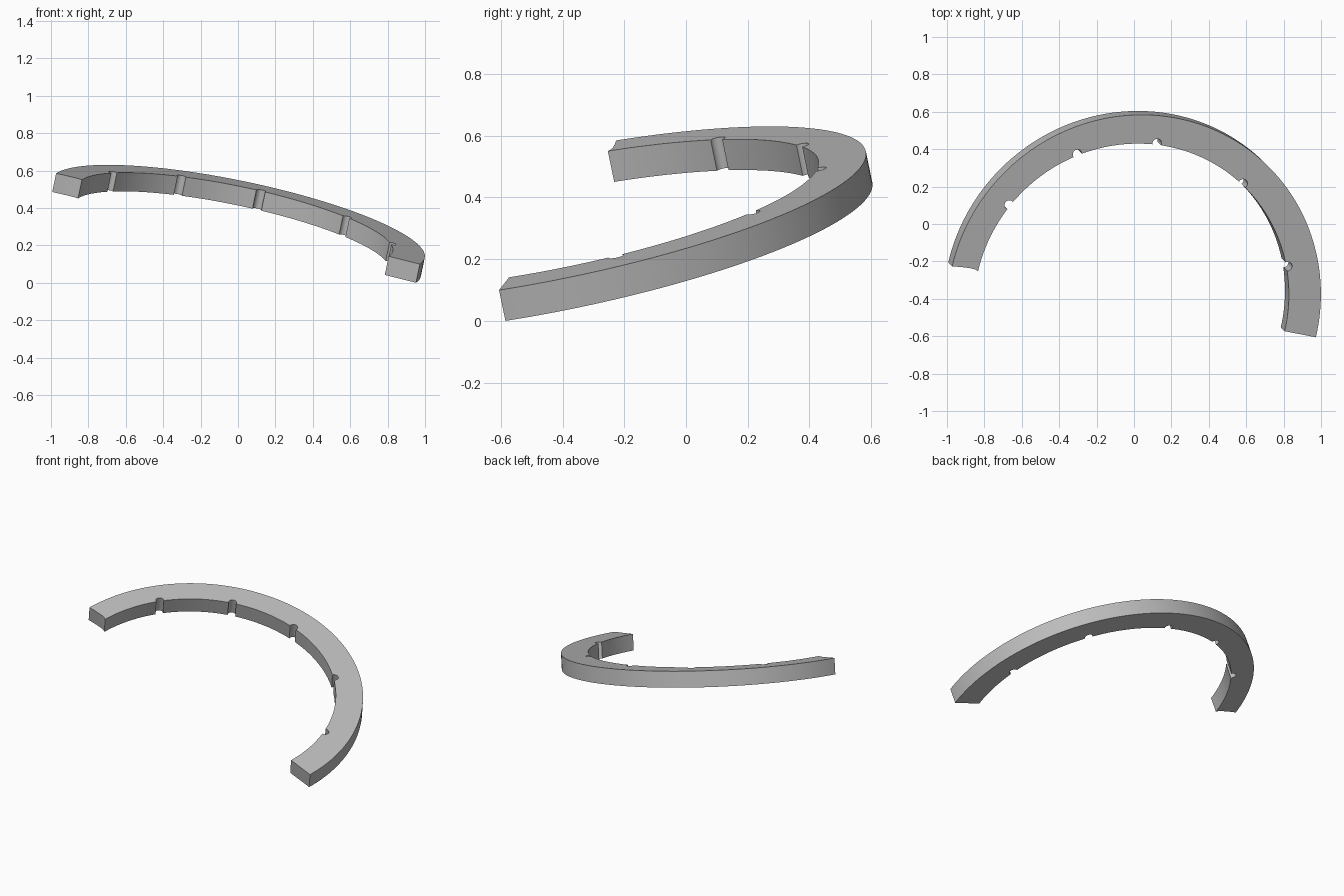
import bpy, bmesh
from math import cos, sin, pi, radians, acos
from mathutils import Vector, Matrix

cube = bpy.data.objects.get("Cube")
if cube:
    bpy.data.objects.remove(cube)

OUTER = 1.02          # outer radius
THICK = 0.104         # ring thickness
NOTCH_R = 0.025       # notch radius
NOTCHES = [154, 124, 95, 59.5, 24]   # notch angles in degrees, walked backwards

def polar(r, a):
    return Vector((r * cos(a), r * sin(a), 0))

def inner_radius(a):
    return 0.860 - 0.015 * cos(a)

def notch_arc(angle):
    """Round bite into the inner wall, walked against the ring direction."""
    a = radians(angle)
    edge = inner_radius(a)
    centre = polar(edge + 0.007, a)
    out, side = polar(1, a), polar(1, a + pi / 2)
    reach = pi - acos(0.007 / NOTCH_R)
    steps = 14
    return [centre + NOTCH_R * (cos(t) * out + sin(t) * side)
            for t in (reach - 2 * reach * i / steps for i in range(steps + 1))]

# Outline in the ring plane: outer arc, dished far end, notched inner arc
outline = [polar(OUTER, pi * i / 96) for i in range(97)]
outline += [polar(0.97, pi - 0.006), polar(0.915, pi - 0.010), polar(0.89, pi - 0.008)]
arc = [pi * (1 - i / 96) for i in range(97)]
gap = radians(2.2)
for i, a in enumerate(arc):
    if all(abs(a - radians(n)) > gap for n in NOTCHES):
        outline.append(polar(inner_radius(a), a))
    for n in NOTCHES:
        if i < 96 and arc[i + 1] < radians(n) <= a:
            outline += notch_arc(n)

# Extrude the outline into a solid slab below the top plane
bm = bmesh.new()
top = bm.faces.new([bm.verts.new(p) for p in outline])
grown = bmesh.ops.extrude_face_region(bm, geom=[top], use_keep_orig=True)
lower = [g for g in grown["geom"] if isinstance(g, bmesh.types.BMVert)]
bmesh.ops.translate(bm, verts=lower, vec=(0, 0, -THICK))
bmesh.ops.recalc_face_normals(bm, faces=bm.faces)

# Tilt the slab so one end touches the ground
normal = Vector((0.209, -0.207, 1)).normalized()
along = Vector((0.974, -0.19, -0.243))
along = (along - along.dot(normal) * normal).normalized()
across = normal.cross(along)
tilt = Matrix((along, across, normal)).transposed().to_4x4()
bm.transform(Matrix.Translation((0, -0.416, 0.343)) @ tilt)
low = min(v.co.z for v in bm.verts)
bmesh.ops.translate(bm, verts=bm.verts, vec=(0, 0, -low))

mesh = bpy.data.meshes.new("half_ring")
bm.to_mesh(mesh)
bm.free()
ring = bpy.data.objects.new("half_ring", mesh)
bpy.context.collection.objects.link(ring)

# Plain grey
grey = bpy.data.materials.new("grey")
grey.use_nodes = True
colour = (0.5, 0.5, 0.5, 1)
grey.diffuse_color = colour
grey.node_tree.nodes["Principled BSDF"].inputs["Base Color"].default_value = colour
mesh.materials.append(grey)

bpy.ops.object.select_all(action='DESELECT')
ring.select_set(True)
bpy.context.view_layer.objects.active = ring
bpy.ops.object.shade_smooth_by_angle(angle=radians(30))
